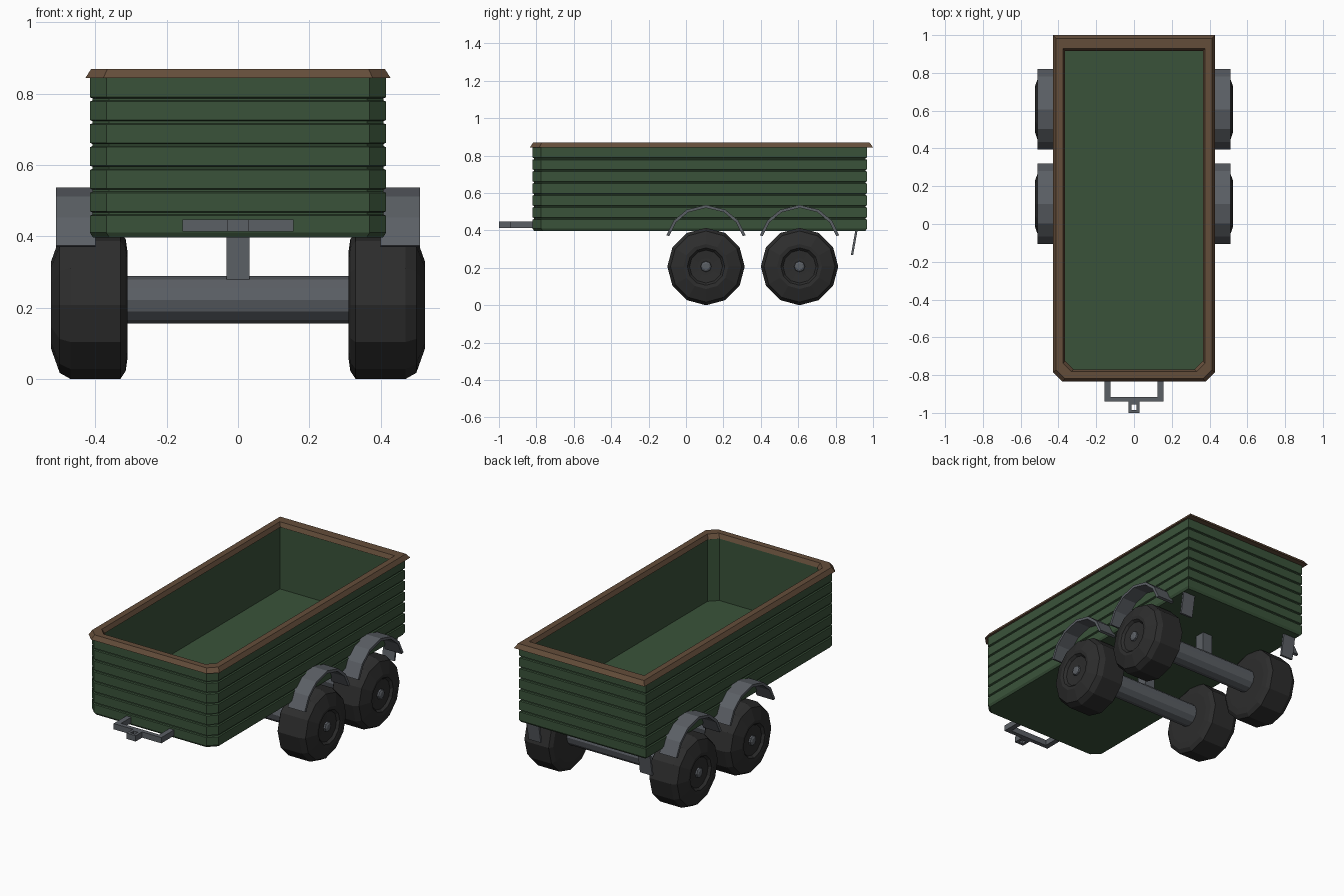
import bpy, bmesh, math

if "Cube" in bpy.data.objects:
    bpy.data.objects.remove(bpy.data.objects["Cube"])


def material(name, rgb):
    m = bpy.data.materials.new(name)
    m.diffuse_color = (*rgb, 1)
    m.use_nodes = True
    m.node_tree.nodes["Principled BSDF"].inputs["Base Color"].default_value = m.diffuse_color
    return m


GREEN = material("green_paint", (0.042, 0.086, 0.042))
BROWN = material("brown_wood", (0.127, 0.074, 0.042))
STEEL = material("grey_steel", (0.105, 0.115, 0.130))
RUBBER = material("black_rubber", (0.026, 0.026, 0.026))


def finish(bm, name, *mats):
    bmesh.ops.remove_doubles(bm, verts=bm.verts[:], dist=1e-5)
    bmesh.ops.recalc_face_normals(bm, faces=bm.faces[:])
    me = bpy.data.meshes.new(name)
    bm.to_mesh(me)
    bm.free()
    for m in mats:
        me.materials.append(m)
    ob = bpy.data.objects.new(name, me)
    bpy.context.collection.objects.link(ob)
    return ob


def loft(bm, rings, cap=True, closed=False):
    """Bridge rings of 3D points that all have the same length."""
    vs = [[bm.verts.new(p) for p in r] for r in rings]
    n = len(vs[0])
    for k in range(len(vs) if closed else len(vs) - 1):
        a, b = vs[k], vs[(k + 1) % len(vs)]
        for i in range(n):
            j = (i + 1) % n
            bm.faces.new((a[i], a[j], b[j], b[i]))
    if cap and not closed:
        bm.faces.new(vs[0])
        bm.faces.new(vs[-1])


def outline(x, y0, y1, c, z):
    """Plan outline with the two front corners cut off."""
    return [(x, y1, z), (-x, y1, z), (-x, y0 + c, z),
            (c - x, y0, z), (x - c, y0, z), (x, y0 + c, z)]


def box(name, lo, hi, mat=STEEL, shear_y=0.0):
    """Box whose lower end can be shifted along y."""
    bm = bmesh.new()
    rings = []
    for z, s in ((lo[2], shear_y), (hi[2], 0)):
        rings.append([(lo[0], lo[1] + s, z), (hi[0], lo[1] + s, z),
                      (hi[0], hi[1] + s, z), (lo[0], hi[1] + s, z)])
    loft(bm, rings)
    return finish(bm, name, mat)


def lathe(bm, profile, cy, cz, n=12):
    """Spin (x, radius) points around an axle line."""
    loft(bm, [[(x, cy + r * math.cos(math.tau * i / n),
                cz + r * math.sin(math.tau * i / n)) for i in range(n)]
              for x, r in profile])


# Planked tub: grooves between seven planks, then the inside and the floor
Z0, Z1, PLANKS = 0.40, 0.848, 7
step = (Z1 - Z0) / PLANKS
g, d = 0.006, 0.007


def skin(z, inset):
    return outline(0.415 - inset, -0.82 + inset, 0.967 - inset, 0.046, z)


rings = [skin(Z0 - 0.003, 0.008), skin(Z0 + 0.010, 0)]
for k in range(1, PLANKS):
    z = Z0 + k * step
    rings += [skin(z - g, 0), skin(z - g * 0.5, d), skin(z + g * 0.5, d), skin(z + g, 0)]
rings += [skin(Z1, 0),
          outline(0.370, -0.775, 0.922, 0.046, Z1),
          outline(0.370, -0.775, 0.922, 0.046, 0.475)]
bm = bmesh.new()
loft(bm, rings)
finish(bm, "cargo_tub", GREEN)

# Wooden top rail with bevelled edges
bm = bmesh.new()
loft(bm, [outline(0.428, -0.835, 1.0, 0.050, 0.844),
          outline(0.412, -0.818, 0.982, 0.046, 0.869),
          outline(0.376, -0.782, 0.928, 0.044, 0.869),
          outline(0.364, -0.770, 0.916, 0.044, 0.844)], closed=True)
finish(bm, "top_rail", BROWN)

# Wheels, axles, supports and fenders
tyre = [(0.31, 0.15), (0.315, 0.185), (0.33, 0.207), (0.47, 0.207), (0.50, 0.19),
        (0.525, 0.12), (0.522, 0.10), (0.508, 0.088), (0.505, 0.045)]
nut = [(0.50, 0.030), (0.515, 0.028), (0.521, 0.018)]
for label, cy in (("front", 0.107), ("rear", 0.607)):
    bm = bmesh.new()
    lathe(bm, [(-0.32, 0.066), (0.32, 0.066)], cy, 0.222)
    finish(bm, label + "_axle", STEEL)
    box(label + "_axle_support", (-0.032, cy - 0.032, 0.25), (0.032, cy + 0.032, 0.41))

    for side, s in (("right", 1), ("left", -1)):
        bm = bmesh.new()
        lathe(bm, [(s * x, r) for x, r in tyre], cy, 0.207)
        finish(bm, f"{label}_{side}_wheel", RUBBER)
        bm = bmesh.new()
        lathe(bm, [(s * x, r) for x, r in nut], cy, 0.207, 8)
        finish(bm, f"{label}_{side}_hub_nut", STEEL)

        bm = bmesh.new()
        arc = []
        for deg in (-75, -52, -28, 0, 28, 52, 75):
            sn, cs = math.sin(math.radians(deg)), math.cos(math.radians(deg))
            arc.append([(s * x, cy + r * sn, 0.317 + r * cs)
                        for x, r in ((0.40, 0.204), (0.51, 0.204),
                                     (0.51, 0.220), (0.40, 0.220))])
        loft(bm, arc)
        finish(bm, f"{label}_{side}_fender", STEEL)

# Slanted rear flaps
for side, s in (("right", 1), ("left", -1)):
    x0, x1 = sorted((s * 0.325, s * 0.405))
    box(side + "_rear_flap", (x0, 0.906, 0.27), (x1, 0.918, 0.405), shear_y=-0.024)
    # Hitch side arms
    x0, x1 = sorted((s * 0.125, s * 0.156))
    box(side + "_hitch_arm", (x0, -0.94, 0.413), (x1, -0.80, 0.447))

# Hitch crossbar and square eye
box("hitch_crossbar", (-0.126, -0.94, 0.413), (0.126, -0.915, 0.447))
bm = bmesh.new()


def eye(h, z):
    return [(-h, -0.97 - h, z), (h, -0.97 - h, z), (h, -0.97 + h, z), (-h, -0.97 + h, z)]


loft(bm, [eye(0.030, 0.413), eye(0.030, 0.447), eye(0.014, 0.447), eye(0.014, 0.413)],
     closed=True)
finish(bm, "hitch_eye", STEEL)
